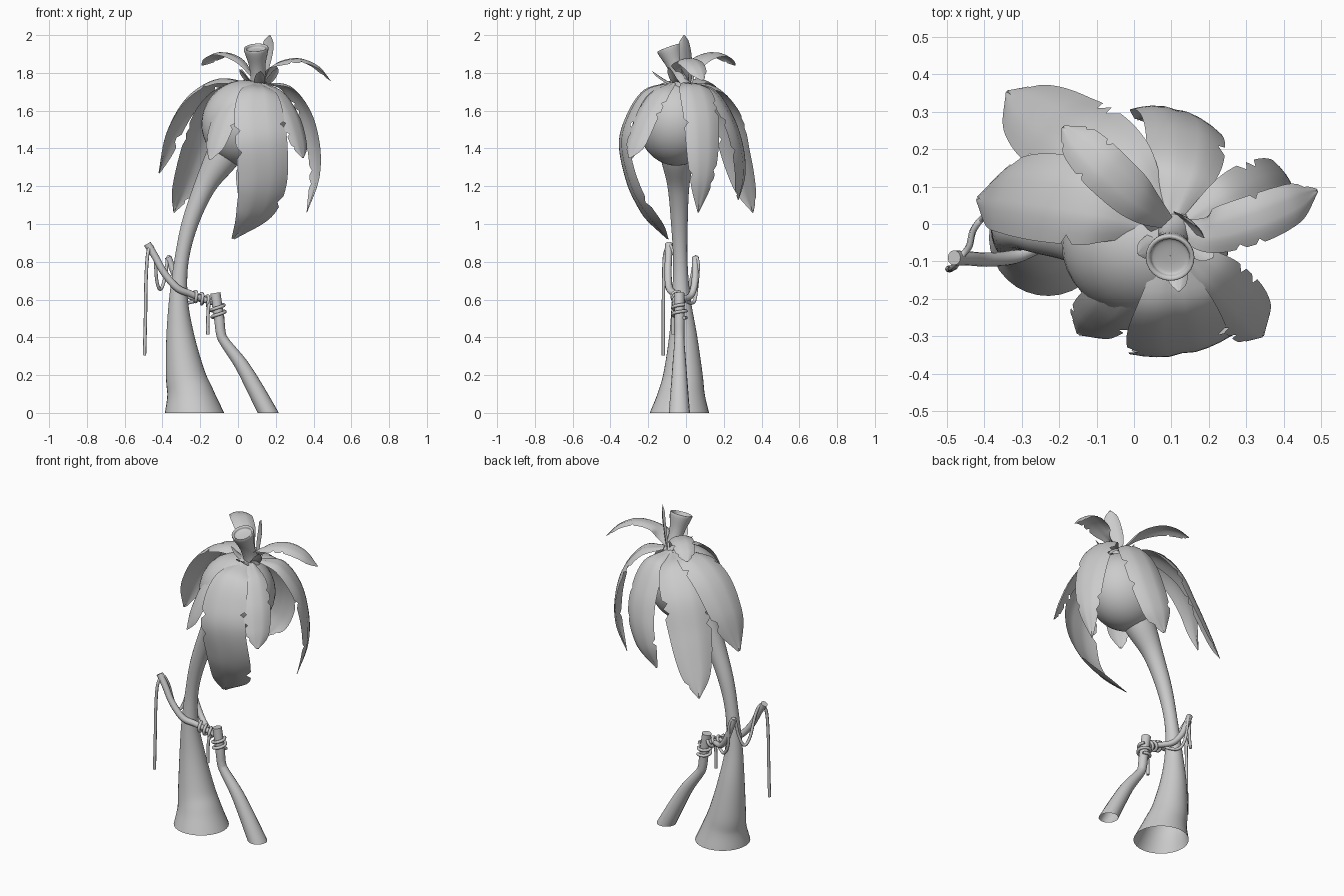
import bpy, math, random
from mathutils import Vector

if "Cube" in bpy.data.objects:
    bpy.data.objects.remove(bpy.data.objects["Cube"])

random.seed(4)


def spline(pts, n):
    """Catmull-Rom samples through tuples of any length."""
    p = [tuple(2 * a - b for a, b in zip(pts[0], pts[1]))] + list(pts)
    p.append(tuple(2 * a - b for a, b in zip(pts[-1], pts[-2])))
    out = []
    for i in range(n + 1):
        s = i / n * (len(pts) - 1)
        k = min(int(s), len(pts) - 2)
        t = s - k
        out.append([0.5 * (2 * b + (c - a) * t + (2 * a - 5 * b + 4 * c - d) * t * t
                           + (3 * b - a - 3 * c + d) * t ** 3)
                    for a, b, c, d in zip(*p[k:k + 4])])
    return out


def tangents(c):
    return [(c[min(i + 1, len(c) - 1)] - c[max(i - 1, 0)]).normalized() for i in range(len(c))]


def make(name, verts, faces):
    me = bpy.data.meshes.new(name)
    me.from_pydata(verts, [], faces)
    me.update()
    ob = bpy.data.objects.new(name, me)
    bpy.context.collection.objects.link(ob)
    bpy.ops.object.select_all(action='DESELECT')
    ob.select_set(True)
    bpy.context.view_layer.objects.active = ob
    bpy.ops.object.shade_smooth_by_angle(angle=math.radians(50))
    return ob


def tube(name, pts, n=30, sides=16, flat=False, caps=True, axis=None):
    """Round sweep through (x, y, z, radius); flat = level open cut at the ground."""
    rows = spline(pts, n)
    cen = [Vector(r[:3]) for r in rows]
    tan = tangents(cen)
    u = Vector((1, 0.02, 0))
    verts, faces = [], []
    for i, (c, t) in enumerate(zip(cen, tan)):
        if axis:
            t = axis
        if flat:
            t = Vector((0, 0, 1)).lerp(t, min(1, 3 * i / n)).normalized()
        if i == 0 and abs(u.dot(t)) > 0.9:
            u = Vector((0, 1, 0))
        u = (u - t * u.dot(t)).normalized()
        v = t.cross(u)
        for k in range(sides):
            a = 2 * math.pi * k / sides
            verts.append(c + (u * math.cos(a) + v * math.sin(a)) * max(rows[i][3], 0.001))
    for i in range(n):
        for k in range(sides):
            a, b = i * sides + k, i * sides + (k + 1) % sides
            faces.append((a, b, b + sides, a + sides))
    if caps:
        faces.append(tuple(range(n * sides, (n + 1) * sides)))
        if not flat:
            faces.append(tuple(reversed(range(sides))))
    return make(name, verts, faces)


BLUNT = [(.25,), (.68,), (.93,), (1.0,), (1.0,), (.92,), (.72,), (.08,)]
POINTED = [(.3,), (.75,), (.97,), (1.0,), (.95,), (.82,), (.55,), (.03,)]
CORE = Vector((0.07, -0.03, 1.45))


def leaf(name, pts, width, cup=0.3, side=None, notches=4, outline=BLUNT):
    """Thin arched blade along a path, with a curved section and torn edges."""
    n, m = 36, 8
    cen = [Vector(p) for p in spline(pts, n)]
    prof = [w[0] for w in spline(outline, n)]
    tan = tangents(cen)
    torn = {(random.randint(n // 3, n - 3), random.choice((0, m))) for _ in range(notches)}
    verts, faces = [], []
    for i, (c, t) in enumerate(zip(cen, tan)):
        s = Vector(side) if side else t.cross(c - CORE)
        s = (s - t * s.dot(t)).normalized()
        out = s.cross(t).normalized()
        if out.dot(c - CORE) < 0:
            out = -out
        for j in range(m + 1):
            q = 2 * j / m - 1
            if (i, j) in torn:
                q *= 0.8
            h = width / 2 * prof[i]
            rib = -0.02 * width * math.exp(-(q / 0.15) ** 2)
            verts.append(c + s * (q * h) + out * (rib - cup * h * q * q))
    for i in range(n):
        for j in range(m):
            a = i * (m + 1) + j
            faces.append((a, a + 1, a + m + 2, a + m + 1))
    return make(name, verts, faces)


# Leaning trunk, open underneath
tube("trunk", [(-.23, -.035, 0, .157), (-.25, -.025, .1, .125), (-.277, -.016, .2, .105),
               (-.305, -.015, .4, .075), (-.315, -.025, .6, .05), (-.30, -.03, .8, .038),
               (-.255, -.035, 1.0, .044), (-.175, -.04, 1.2, .058), (-.08, -.045, 1.36, .09),
               (0, -.045, 1.5, .1)], 60, 32, flat=True, caps=False)

# Swollen crown bulb
bpy.ops.mesh.primitive_uv_sphere_add(segments=32, ring_count=20, radius=1,
                                     location=(.03, -.05, 1.535), rotation=(0, .5, 0))
bulb = bpy.context.object
bulb.name = "crown_bulb"
bulb.scale = (.222, .205, .228)
bpy.ops.object.shade_smooth()

# Hollow stump on top of the crown
base, top = Vector((.11, -.015, 1.72)), Vector((.096, -.09, 1.93))
prof = [(0, .05), (.3, .04), (.6, .045), (.9, .062), (1, .065), (1.02, .06), (1, .053),
        (.95, .049), (.93, .03), (.925, 0)]
tube("stump", [(*base.lerp(top, f), r) for f, r in prof], 36, 24, caps=False,
     axis=(top - base).normalized())

# Large hanging leaves
leaf("front_leaf", [(.1, -.08, 1.75), (.11, -.22, 1.71), (.115, -.31, 1.58), (.13, -.35, 1.42),
                    (.135, -.3, 1.2), (.09, -.21, 1.04), (-.025, -.1, .92)], .275, .2)
leaf("left_leaf", [(.05, 0, 1.75), (-.1, .05, 1.77), (-.25, .08, 1.68), (-.36, .09, 1.5),
                   (-.42, .07, 1.27)], .24, .3, side=(.4, 1, 0))
leaf("back_left_leaf", [(.06, .03, 1.75), (-.045, .14, 1.73), (-.155, .235, 1.6),
                        (-.235, .283, 1.4), (-.3, .327, 1.2), (-.34, .355, 1.06)],
     .26, .3, notches=6, outline=POINTED)
leaf("back_leaf", [(.1, .02, 1.75), (.135, .15, 1.71), (.145, .25, 1.56), (.13, .3, 1.4),
                   (.08, .31, 1.25), (.01, .28, 1.13)], .22, .3)
leaf("right_leaf", [(.15, 0, 1.75), (.27, .05, 1.73), (.37, .085, 1.6), (.42, .095, 1.42),
                    (.42, .09, 1.24), (.365, .065, 1.06)], .2, .25, side=(-.4, 1, 0),
     notches=6, outline=POINTED)
leaf("front_right_leaf", [(.14, -.07, 1.75), (.22, -.15, 1.7), (.29, -.22, 1.58),
                          (.33, -.27, 1.45), (.345, -.3, 1.35)], .16, .3, notches=6)
leaf("front_left_leaf", [(.07, -.08, 1.75), (-.01, -.165, 1.705), (-.075, -.235, 1.59),
                         (-.12, -.275, 1.46), (-.15, -.295, 1.34)], .16, .3)

# Upper spreading leaves and small sepals around the stump
leaf("upper_right_leaf", [(.12, 0, 1.76), (.2, -.02, 1.85), (.32, .01, 1.878), (.42, .05, 1.84),
                          (.49, .09, 1.76)], .13, .3)
leaf("upper_left_leaf", [(.1, 0, 1.76), (.02, .06, 1.87), (-.07, .14, 1.91), (-.14, .21, 1.89),
                         (-.19, .26, 1.84)], .13, .3)
leaf("upright_leaf", [(.12, .02, 1.74), (.145, .01, 1.84), (.165, 0, 1.93), (.17, -.01, 2.0)],
     .09, .25, (1, -1, 0), 0)
for i, (dx, dy, dz) in enumerate([(.01, -.16, .08), (-.1, -.06, .09), (.1, -.07, .1),
                                  (-.09, .05, .09)]):
    b = Vector((.11, -.02, 1.73))
    leaf("sepal_%d" % (i + 1), [b, b + Vector((dx * .5, dy * .5, dz * .35)),
                                b + Vector((dx, dy, dz))], .06, .3, notches=0)

# Leaning prop post, open underneath
tube("prop_post", [(.16, -.035, 0, .056), (.085, -.035, .14, .045), (.015, -.035, .26, .036),
                   (-.07, -.035, .375, .027), (-.09, -.035, .42, .026), (-.1, -.035, .5, .027),
                   (-.12, -.035, .635, .027)], 40, 16, flat=True)

# Branch hooked round the front of the trunk and running to the post
tube("hooked_branch", [(-.48, -.09, .895, .02), (-.44, -.092, .83, .019), (-.39, -.095, .74, .019),
                       (-.32, -.088, .66, .019), (-.25, -.06, .63, .018), (-.18, -.04, .6, .016),
                       (-.09, -.035, .57, .013)], 40, 12)
tube("back_branch", [(-.37, .05, .825, .018), (-.345, .05, .76, .018), (-.31, .045, .68, .018),
                     (-.26, .025, .62, .017), (-.19, -.02, .6, .015)], 30, 12)

# Draped rope, coils and loose ends
R = .009
tube("hanging_rope", [(-.495, -.12, .305, R), (-.49, -.12, .5, R), (-.487, -.118, .7, R),
                      (-.478, -.112, .84, R), (-.46, -.085, .885, R), (-.44, -.06, .83, R),
                      (-.43, -.02, .7, R), (-.41, .01, .655, R), (-.385, .03, .72, R),
                      (-.37, .05, .825, R), (-.345, .065, .78, R), (-.33, .055, .65, R),
                      (-.29, .04, .585, R), (-.23, .0, .59, R)], 90, 8)


def coil(name, a, b, radius, turns):
    a, b = Vector(a), Vector(b)
    d = (b - a).normalized()
    u = d.orthogonal().normalized()
    v = d.cross(u)
    pts = []
    for i in range(turns * 8 + 1):
        w = i * math.pi / 4
        p = a.lerp(b, i / (turns * 8)) + (u * math.cos(w) + v * math.sin(w)) * radius
        pts.append((*p, R))
    tube(name, pts, turns * 20, 8)


coil("branch_coil", (-.235, -.05, .62), (-.14, -.037, .585), .026, 3)
coil("post_coil", (-.1, -.035, .5), (-.11, -.035, .57), .036, 2)
tube("loose_end", [(-.15, -.06, .59, R), (-.157, -.068, .55, R), (-.16, -.068, .48, R),
                   (-.16, -.068, .415, R)], 14, 8)
